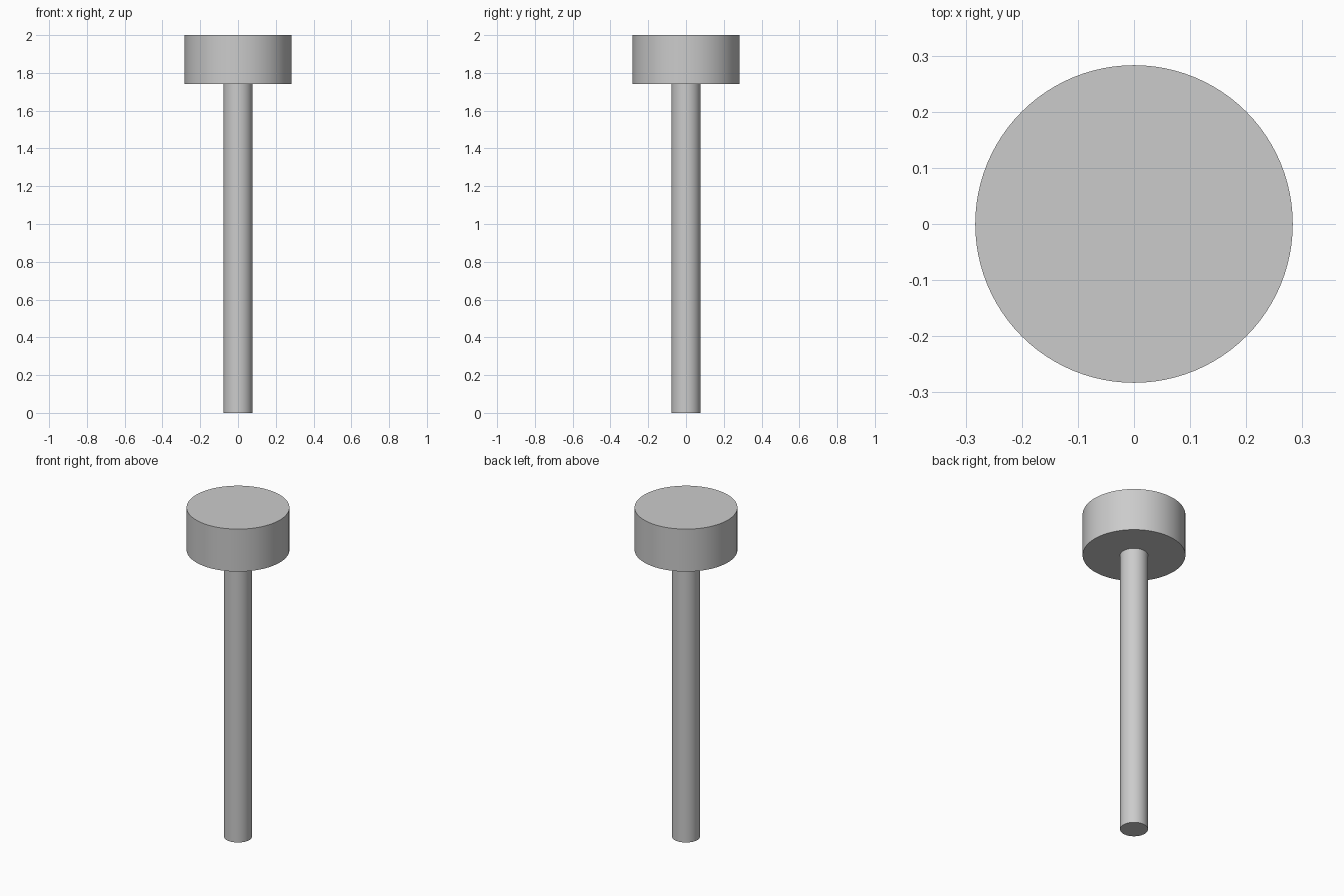
import bpy
import math

cube = bpy.data.objects.get("Cube")
if cube:
    bpy.data.objects.remove(cube, do_unlink=True)

# Single plain grey for the whole model
grey = bpy.data.materials.new("light_grey")
grey.use_nodes = True
colour = (0.6, 0.6, 0.6, 1)
grey.diffuse_color = colour
grey.node_tree.nodes["Principled BSDF"].inputs["Base Color"].default_value = colour


def cylinder(name, radius, bottom, top, sides):
    bpy.ops.mesh.primitive_cylinder_add(
        vertices=sides, radius=radius, depth=top - bottom,
        location=(0, 0, (bottom + top) / 2))
    obj = bpy.context.object
    obj.name = name
    obj.data.materials.append(grey)
    bpy.ops.object.shade_smooth_by_angle(angle=math.radians(30))
    return obj


# Long round shaft under a wide flat head
HEAD_BOTTOM = 1.742
cylinder("shaft", 0.077, 0, HEAD_BOTTOM, 64)
cylinder("head", 0.283, HEAD_BOTTOM, 2, 96)
